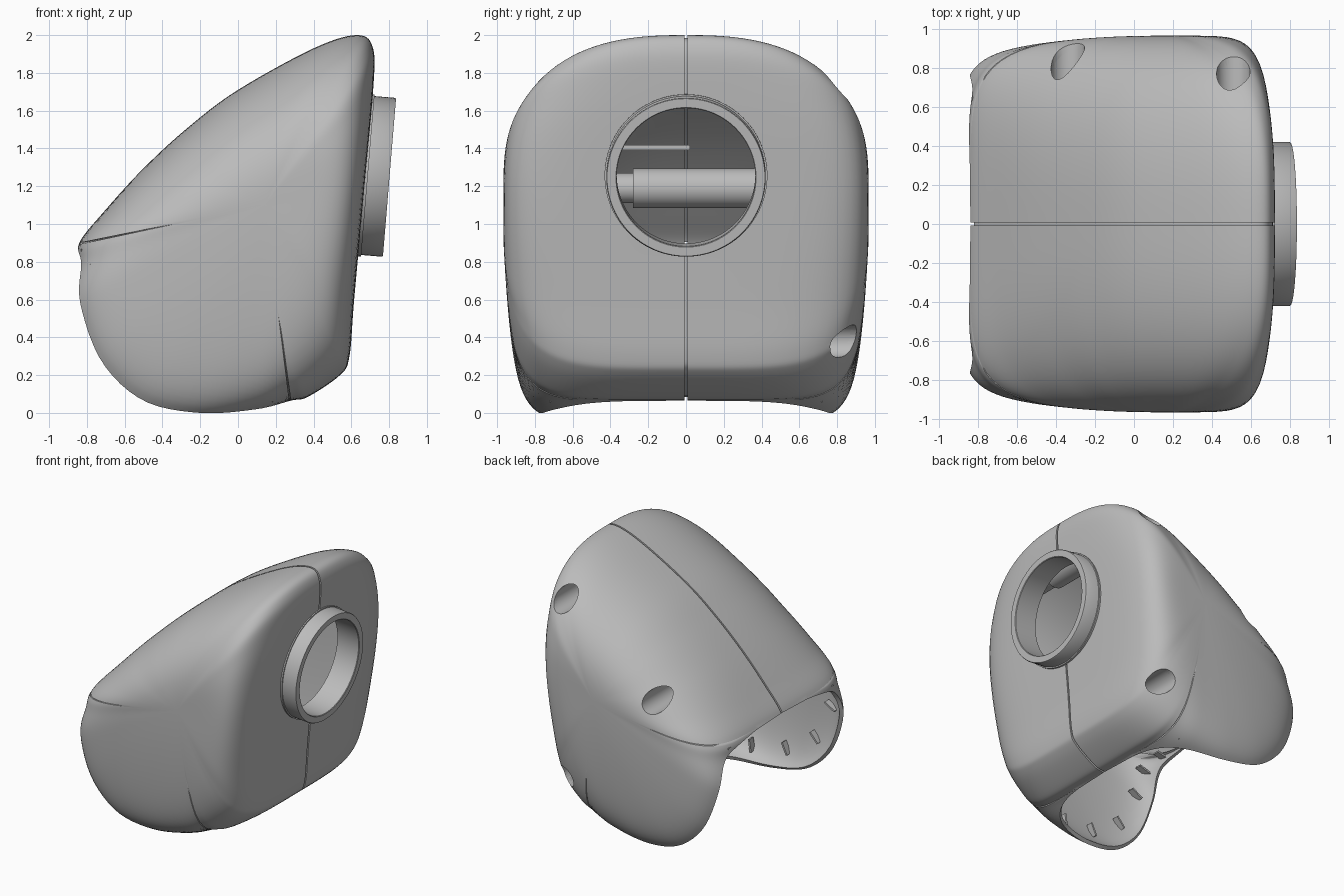
import bpy, bmesh, math
from mathutils import Vector, Matrix
from mathutils.bvhtree import BVHTree

if "Cube" in bpy.data.objects:
    bpy.data.objects.remove(bpy.data.objects["Cube"])

grey = bpy.data.materials.new("shell_grey")
grey.use_nodes = True
COL = (0.5, 0.5, 0.5, 1)
grey.diffuse_color = COL
grey.node_tree.nodes["Principled BSDF"].inputs["Base Color"].default_value = COL

CX, CZ, WIDTH, GAP = 0.14, 1.1, 0.967, 0.007

# Closed side profile as (x, z, squareness, taper)
CROWN_AND_FACE = [(-.84, .9, 5.8, .09), (-.71, 1.065, 4.2, .06), (-.5, 1.295, 3.2, .03),
                  (-.26, 1.515, 2.8, .01), (0, 1.71, 2.6, 0), (.4, 1.93, 2.6, 0), (.63, 2, 2.6, 0),
                  (.715, 1.93, 3, 0), (.715, 1.7, 4.2, 0), (.67, 1.2, 6.5, 0), (.615, .6, 5.2, 0),
                  (.59, .3, 4.4, .03), (.54, .2, 4.6, .05), (.37, .085, 6, .08)]
LOBE = [(.28, .065, 7.2, .09), (.1, .02, 9, .1), (-.2, 0, 10, .1), (-.5, .065, 10, .1),
        (-.72, .27, 10, .1), (-.835, .58, 9, .1), (-.83, .79, 7.5, .1)]
PROFILE = CROWN_AND_FACE + LOBE
LIP = len(CROWN_AND_FACE)


def spline(f):
    """Catmull-Rom point on the closed profile, f counted in keys."""
    i, f = math.floor(f), f % 1
    p = [Vector(PROFILE[(i + d) % len(PROFILE)]) for d in (-1, 0, 1, 2)]
    m1, m2 = (p[2] - p[0]) / 2, (p[3] - p[1]) / 2
    return (p[1] * (2*f**3 - 3*f**2 + 1) + m1 * (f**3 - 2*f**2 + f)
            + p[2] * (3*f**2 - 2*f**3) + m2 * (f**3 - f**2))


def columns():
    """Profile samples, each with the y where its column begins."""
    cols = [(spline(LIP * i / 98), GAP) for i in range(99)]
    for i in range(1, 48):
        u = .4 * (i / 24 - 1) - .6 * math.cos(math.pi * i / 48)
        f = LIP + (len(PROFILE) - LIP) * (u + 1) / 2
        cols.append((spline(f), max(GAP, 0.8 * (1 - abs(u)**3) ** (1/3))))
    return cols


def column_points(key, start, steps, scale=1.0):
    """Points from the column's start to the side pole; the start lies on the profile."""
    x, z, n, taper = key
    r = min(start / (WIDTH * (1 - taper)), 0.97)
    s0 = (1 - r**n) ** (1/n)
    first = math.atan2(r, s0)
    pts = []
    for j in range(steps):
        a = first + (math.pi / 2 - first) * j / steps
        k = (math.sin(a)**n + math.cos(a)**n) ** (-1/n)
        s, y = math.cos(a) * k / s0, math.sin(a) * k
        pts.append(Vector((CX + (x - CX) * s * scale, WIDTH * y * (1 - taper * s * s) * scale,
                           CZ + (z - CZ) * s * scale)))
    return pts


def finish(name, bm, angle=35):
    bmesh.ops.recalc_face_normals(bm, faces=bm.faces)
    me = bpy.data.meshes.new(name)
    bm.to_mesh(me)
    bm.free()
    ob = bpy.data.objects.new(name, me)
    bpy.context.collection.objects.link(ob)
    me.materials.append(grey)
    smooth(ob, angle)
    return ob


def smooth(ob, angle=35):
    bpy.ops.object.select_all(action='DESELECT')
    ob.select_set(True)
    bpy.context.view_layer.objects.active = ob
    bpy.ops.object.shade_smooth_by_angle(angle=math.radians(angle))


def half_shell(side):
    bm = bmesh.new()
    cols = [[bm.verts.new((p.x, p.y * side, p.z)) for p in column_points(k, s, 36)]
            for k, s in columns()]
    pole = bm.verts.new((CX, WIDTH * side, CZ))
    for a, b in zip(cols, cols[1:] + cols[:1]):
        for j in range(35):
            bm.faces.new((a[j], b[j], b[j + 1], a[j + 1]))
        bm.faces.new((a[-1], b[-1], pole))
    return bm


def lathe(name, profile, matrix, segs=64, closed=False):
    """Spin (radius, height) points about local z."""
    bm = bmesh.new()
    rings = [[bm.verts.new(matrix @ Vector((r * math.cos(a), r * math.sin(a), h)))
              for a in (2 * math.pi * i / segs for i in range(segs))] for r, h in profile]
    pairs = list(zip(rings, rings[1:]))
    if closed:
        pairs.append((rings[-1], rings[0]))
    else:
        bm.faces.new(rings[0])
        bm.faces.new(rings[-1])
    for a, b in pairs:
        for i in range(segs):
            bm.faces.new((a[i], a[i - 1], b[i - 1], b[i]))
    return finish(name, bm)


def box(name, center, size, rot=0.0):
    bm = bmesh.new()
    bmesh.ops.create_cube(bm, size=1, matrix=Matrix.Translation(center)
                          @ Matrix.Rotation(rot, 4, 'Y') @ Matrix.Diagonal((*size, 1)))
    return finish(name, bm)


ALONG_Y = Matrix.Rotation(-math.pi / 2, 4, 'X')
PORT = Matrix.Translation((.802, 0, 1.247)) @ Matrix.Rotation(math.pi / 2 + .083, 4, 'Y')
HOLES = [(-.34, 1.19), (.51, 1.74), (.45, .38)]
BORE, FLOOR = 0.086, 0.46

# Two half shells, thickened, with the port and screw holes cut through
bm = half_shell(1)
bmesh.ops.recalc_face_normals(bm, faces=bm.faces)
skin = BVHTree.FromBMesh(bm)
bm.free()
port_cutter = lathe("port_cutter", [(.375, -.35), (.375, .2)], PORT)
hole_cutters = [lathe("hole_cutter", [(BORE, FLOOR - .02), (BORE, 1.3)],
                      Matrix.Translation((x, 0, z)) @ ALONG_Y, 32) for x, z in HOLES]
for side, name in ((1, "back_half_shell"), (-1, "front_half_shell")):
    shell = finish(name, half_shell(side))
    thick = shell.modifiers.new("wall", 'SOLIDIFY')
    thick.thickness, thick.offset = 0.03, -1
    for cutter in [port_cutter] + (hole_cutters if side > 0 else []):
        cut = shell.modifiers.new("cut", 'BOOLEAN')
        cut.operation, cut.solver, cut.object = 'DIFFERENCE', 'EXACT', cutter
    deps = bpy.context.evaluated_depsgraph_get()
    mesh = bpy.data.meshes.new_from_object(shell.evaluated_get(deps))
    shell.modifiers.clear()
    shell.data = mesh
    smooth(shell, 50)
for cutter in [port_cutter] + hole_cutters:
    bpy.data.objects.remove(cutter)

# Backing strip that closes the seam groove, broken at the port
bm = bmesh.new()
strip = []
for i in range(301):
    x, z = spline(LIP * i / 300)[:2]
    clear = x < .5 or abs(z - 1.247) > .38
    strip.append([bm.verts.new((CX + (x - CX) * .982, y, CZ + (z - CZ) * .982))
                  for y in (-.03, .03)] if clear else None)
for a, b in zip(strip, strip[1:]):
    if a and b:
        bm.faces.new((a[0], b[0], b[1], a[1]))
finish("seam_backing", bm)

# Round port with a thin collar at its root
lathe("port_ring", [(.367, -.19), (.422, -.19), (.422, -.006), (.418, 0), (.371, 0), (.367, -.004)],
      PORT, 96, True)
lathe("port_collar", [(.42, -.16), (.431, -.16), (.431, -.115), (.42, -.115)], PORT, 96, True)

# Screw wells running from the skin to a floor, with posts across the inside
for n, (x, z) in enumerate(HOLES):
    bm = bmesh.new()
    outer, inner = [], []
    for i in range(32):
        a = 2 * math.pi * i / 32
        px, pz = x + BORE * math.cos(a), z + BORE * math.sin(a)
        hit = skin.ray_cast(Vector((px, 2, pz)), Vector((0, -1, 0)))[0]
        outer.append(bm.verts.new((px, hit.y - .004 if hit else FLOOR, pz)))
        inner.append(bm.verts.new((px, FLOOR, pz)))
    for i in range(32):
        bm.faces.new((outer[i], outer[i - 1], inner[i - 1], inner[i]))
    bm.faces.new(inner)
    finish(f"screw_well_{n + 1}", bm)
    lathe(f"screw_post_{n + 1}", [(.08, -.6), (.08, -.28), (.105, -.28), (.105, FLOOR - .005)],
          Matrix.Translation((x, 0, z)) @ ALONG_Y, 32)

# Stiffening rib beside the upper post
box("inner_rib", (-.18, -.2, 1.405), (.2, .44, .025))

# Small ribs around the inside of the opening
samples = columns()
for n, i in enumerate(range(105, 144, 6)):
    key, start = samples[i]
    p = column_points(key, start, 10, .955)[1]
    turn = math.atan2(-(key[1] - CZ), key[0] - CX)
    for side in (1, -1):
        box(f"rim_rib_{n + 1}", (p.x, p.y * side, p.z), (.1, .05, .014), turn)
